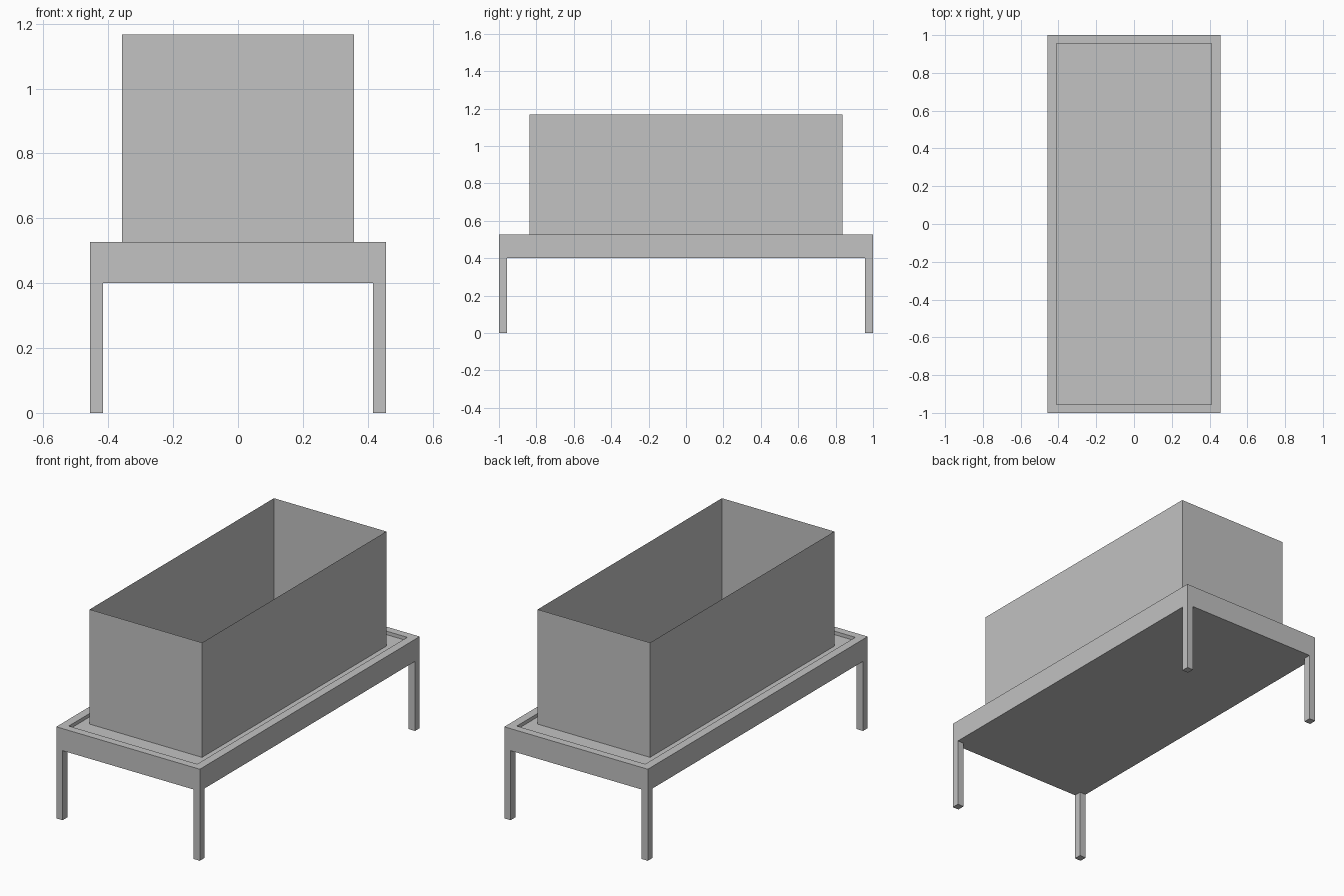
import bpy
import bmesh
from mathutils import Matrix, Vector

old = bpy.data.objects.get("Cube")
if old:
    bpy.data.objects.remove(old, do_unlink=True)

# Overall dimensions
HALF_X, HALF_Y = 0.457, 1.0
TOP_Z, APRON_Z, TRAY_Z = 0.527, 0.4, 0.507
TRAY_X, TRAY_Y = 0.409, 0.955
BOX_X, BOX_Y, BOX_Z = 0.358, 0.838, 1.167
LEG_X, LEG_Y = 0.04, 0.043

# Single plain grey
grey = bpy.data.materials.new("light grey")
grey.use_nodes = True
colour = (0.54, 0.54, 0.54, 1)
grey.diffuse_color = colour
grey.node_tree.nodes["Principled BSDF"].inputs["Base Color"].default_value = colour


def add_object(name, bm):
    mesh = bpy.data.meshes.new(name)
    bm.to_mesh(mesh)
    bm.free()
    mesh.materials.append(grey)
    obj = bpy.data.objects.new(name, mesh)
    bpy.context.collection.objects.link(obj)
    return obj


def block(low, high):
    low, high = Vector(low), Vector(high)
    bm = bmesh.new()
    place = Matrix.Translation((low + high) / 2) @ Matrix.Diagonal((*(high - low), 1))
    bmesh.ops.create_cube(bm, size=1, matrix=place)
    return bm


def face_toward(bm, direction):
    bm.normal_update()
    return max(bm.faces, key=lambda f: f.normal.z * direction)


# Table top: solid slab with a shallow tray sunk into it
bm = block((-HALF_X, -HALF_Y, APRON_Z), (HALF_X, HALF_Y, TOP_Z))
floor = face_toward(bm, 1)
bmesh.ops.inset_individual(bm, faces=[floor], thickness=0.03)
for v in floor.verts:
    v.co.x = TRAY_X if v.co.x > 0 else -TRAY_X
    v.co.y = TRAY_Y if v.co.y > 0 else -TRAY_Y
bottom = bmesh.ops.extrude_discrete_faces(bm, faces=[floor])["faces"][0]
for v in bottom.verts:
    v.co.z = TRAY_Z
add_object("table_top", bm)

# Four corner legs
for side, sx in (("right", -1), ("left", 1)):
    for end, sy in (("front", -1), ("back", 1)):
        xs = sorted((sx * HALF_X, sx * (HALF_X - LEG_X)))
        ys = sorted((sy * HALF_Y, sy * (HALF_Y - LEG_Y)))
        add_object(f"{end}_{side}_leg",
                   block((xs[0], ys[0], 0), (xs[1], ys[1], APRON_Z)))

# Open box: thin sheet walls standing in the tray
bm = block((-BOX_X, -BOX_Y, TRAY_Z), (BOX_X, BOX_Y, BOX_Z))
for direction in (1, -1):
    bmesh.ops.delete(bm, geom=[face_toward(bm, direction)], context="FACES_ONLY")
add_object("open_box_walls", bm)
